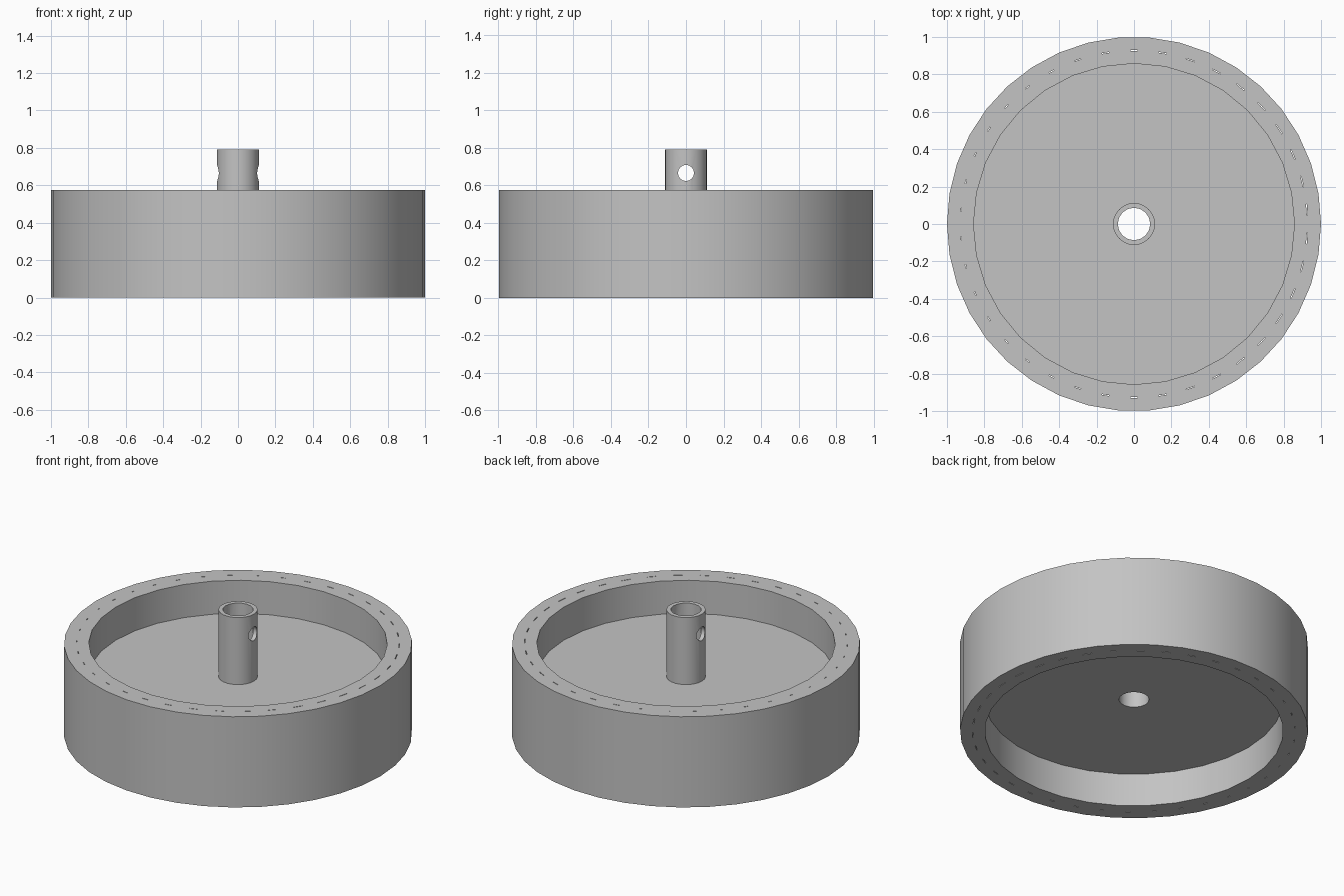
import bpy
import math

cube = bpy.data.objects.get("Cube")
if cube:
    bpy.data.objects.remove(cube, do_unlink=True)

grey = bpy.data.materials.new("plain grey")
grey.use_nodes = True
colour = (0.55, 0.55, 0.55, 1)
grey.diffuse_color = colour
grey.node_tree.nodes["Principled BSDF"].inputs["Base Color"].default_value = colour

RIM_TOP = 0.575
DISC_LOW, DISC_HIGH = 0.21, 0.365
HUB_TOP = 0.79
SIDES = 38


def cylinder(name, radius, low, high, sides):
    """Upright cylinder with a corner on +x."""
    bpy.ops.mesh.primitive_cylinder_add(
        vertices=sides, radius=radius, depth=high - low,
        location=(0, 0, (low + high) / 2), rotation=(0, 0, math.pi / 2))
    obj = bpy.context.object
    obj.name = name
    obj.data.materials.append(grey)
    return obj


def cut(obj, cutter):
    """Subtract the cutter from the object and discard it."""
    mod = obj.modifiers.new("cut", "BOOLEAN")
    mod.operation = "DIFFERENCE"
    mod.solver = "EXACT"
    mod.object = cutter
    bpy.context.view_layer.objects.active = obj
    bpy.ops.object.modifier_apply(modifier=mod.name)
    bpy.data.objects.remove(cutter, do_unlink=True)


def smooth(obj):
    bpy.ops.object.select_all(action="DESELECT")
    obj.select_set(True)
    bpy.context.view_layer.objects.active = obj
    bpy.ops.object.shade_smooth_by_angle(angle=math.radians(30))


# Wheel: thick rim with a disc between an upper and a lower recess
wheel = cylinder("wheel", 1, 0, RIM_TOP, SIDES)
cut(wheel, cylinder("upper_recess", 0.858, DISC_HIGH, 1, 32))
cut(wheel, cylinder("lower_recess", 0.858, -1, DISC_LOW, 32))
cut(wheel, cylinder("wheel_bore", 0.087, -1, 1, 16))

# Hairline slots running down through the rim, shorter towards -x
slots = []
for i in range(SIDES):
    angle = (i + 0.5) * math.tau / SIDES
    length = 0.04 + 0.02 * math.cos(angle)
    bpy.ops.mesh.primitive_cube_add(
        size=1, location=(0.927 * math.cos(angle), 0.927 * math.sin(angle), RIM_TOP / 2),
        rotation=(0, 0, angle), scale=(0.004, length, 1))
    slots.append(bpy.context.object)
bpy.ops.object.select_all(action="DESELECT")
for slot in slots:
    slot.select_set(True)
bpy.context.view_layer.objects.active = slots[0]
bpy.ops.object.join()
slots[0].data.materials.append(grey)
cut(wheel, slots[0])
smooth(wheel)

# Hub: hollow tube with a screw hole crossing it along x
hub = cylinder("hub", 0.112, 0.28, HUB_TOP, 24)
cut(hub, cylinder("hub_bore", 0.087, 0, 1, 16))
screw_hole = cylinder("screw_hole", 0.043, -0.5, 0.5, 16)
screw_hole.location = (0, 0, 0.665)
screw_hole.rotation_euler = (0, math.pi / 2, 0)
cut(hub, screw_hole)
smooth(hub)
